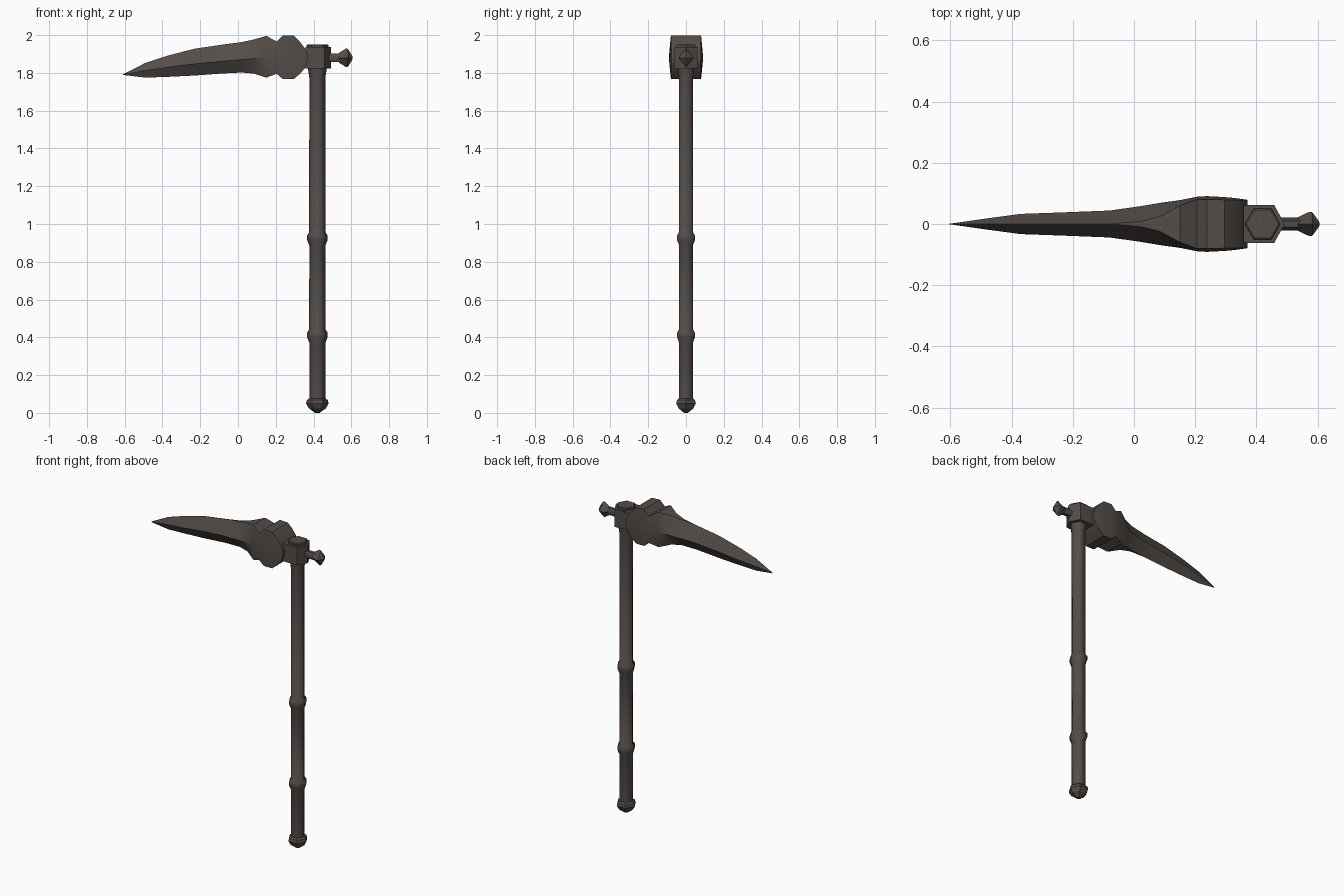
import bpy, bmesh, math
from mathutils import Matrix, Vector

if "Cube" in bpy.data.objects:
    bpy.data.objects.remove(bpy.data.objects["Cube"])

iron = bpy.data.materials.new("dark iron")
iron.diffuse_color = (0.088, 0.073, 0.065, 1)
iron.use_nodes = True
iron.node_tree.nodes["Principled BSDF"].inputs["Base Color"].default_value = iron.diffuse_color


def loft(name, rings, angle=32):
    """Skin a list of equal-length point rings, closing both ends."""
    bm = bmesh.new()
    loops = [[bm.verts.new(p) for p in ring] for ring in rings]
    n = len(loops[0])
    for a, b in zip(loops, loops[1:]):
        for i in range(n):
            j = (i + 1) % n
            bm.faces.new((a[i], a[j], b[j], b[i]))
    bm.faces.new(loops[0][::-1])
    bm.faces.new(loops[-1])
    bmesh.ops.remove_doubles(bm, verts=bm.verts, dist=0.0005)
    bmesh.ops.dissolve_degenerate(bm, edges=bm.edges, dist=0.0001)
    bmesh.ops.recalc_face_normals(bm, faces=bm.faces)
    mesh = bpy.data.meshes.new(name)
    bm.to_mesh(mesh)
    bm.free()
    mesh.materials.append(iron)
    ob = bpy.data.objects.new(name, mesh)
    bpy.context.collection.objects.link(ob)
    bpy.ops.object.select_all(action='DESELECT')
    ob.select_set(True)
    bpy.context.view_layer.objects.active = ob
    if angle:
        bpy.ops.object.shade_smooth_by_angle(angle=math.radians(angle))
    return ob


POLE_X = 0.42


def hex_column(name, profile, angle):
    """Six-sided upright column from (radius, height) pairs."""
    return loft(name, [[(POLE_X + r * math.cos(i * math.pi / 3),
                         r * math.sin(i * math.pi / 3), z) for i in range(6)]
                       for r, z in profile], angle)


# Long grip with two raised bands
shaft = [(0.042, 0.06)]
for z in (0.41, 0.925):
    shaft += [(0.042, z - 0.04), (0.055, z - 0.008), (0.055, z + 0.014), (0.044, z + 0.03)]
shaft += [(0.042, 1.77), (0.05, 1.825)]
hex_column("handle", shaft, 62)

# Pointed end cap
hex_column("pommel", [(0.012, 0.0), (0.045, 0.024), (0.06, 0.05), (0.055, 0.068), (0.043, 0.077)], 20)

# Socket: square toward the blade, pointed toward the knob
socket = [(0.357, -0.062), (0.458, -0.062), (0.492, 0), (0.458, 0.062), (0.357, 0.062)]
loft("socket", [[(x, y, z) for x, y in socket] for z in (1.823, 1.936)], 0)
hex_column("socket_cap", [(0.058, 1.93), (0.058, 1.947), (0.053, 1.951)], 0)

# Knob behind the socket
def cross(x, ry, rz, n):
    return [(x, ry * math.cos(i * math.tau / n), 1.88 + rz * math.sin(i * math.tau / n))
            for i in range(n)]


loft("knob_neck", [cross(x, 0.021, 0.025, 6) for x in (0.47, 0.55)], 62)
loft("knob", [cross(0.535, 0.022, 0.026, 4), cross(0.573, 0.04, 0.05, 4),
              cross(0.583, 0.038, 0.046, 4), cross(0.606, 0.006, 0.008, 4)], 20)

# Blade and scalloped collar: x, bottom z, middle z, top z, half widths at edge and middle
stations = [
    (-0.608, 1.789, 1.791, 1.793, 0, 0),
    (-0.49, 1.775, 1.812, 1.853, 0, 0.017),
    (-0.37, 1.779, 1.830, 1.892, 0, 0.033),
    (-0.23, 1.786, 1.848, 1.928, 0, 0.038),
    (-0.08, 1.797, 1.862, 1.950, 0, 0.044),
    (0.02, 1.802, 1.870, 1.963, 0.008, 0.058),
    (0.085, 1.796, 1.876, 1.977, 0.024, 0.069),
    (0.15, 1.775, 1.880, 1.996, 0.060, 0.078),
    (0.205, 1.795, 1.880, 1.966, 0.080, 0.089),
    (0.238, 1.767, 1.880, 1.999, 0.080, 0.091),
    (0.295, 1.767, 1.880, 1.997, 0.079, 0.088),
    (0.328, 1.795, 1.880, 1.965, 0.079, 0.085),
    (0.357, 1.828, 1.880, 1.926, 0.078, 0.081),
    (0.371, 1.868, 1.880, 1.892, 0.078, 0.079),
]
loft("blade", [[(x, -e, zt), (x, -m, zm), (x, -e, zb), (x, e, zb), (x, m, zm), (x, e, zt)]
               for x, zb, zm, zt, e, m in stations], 28)
